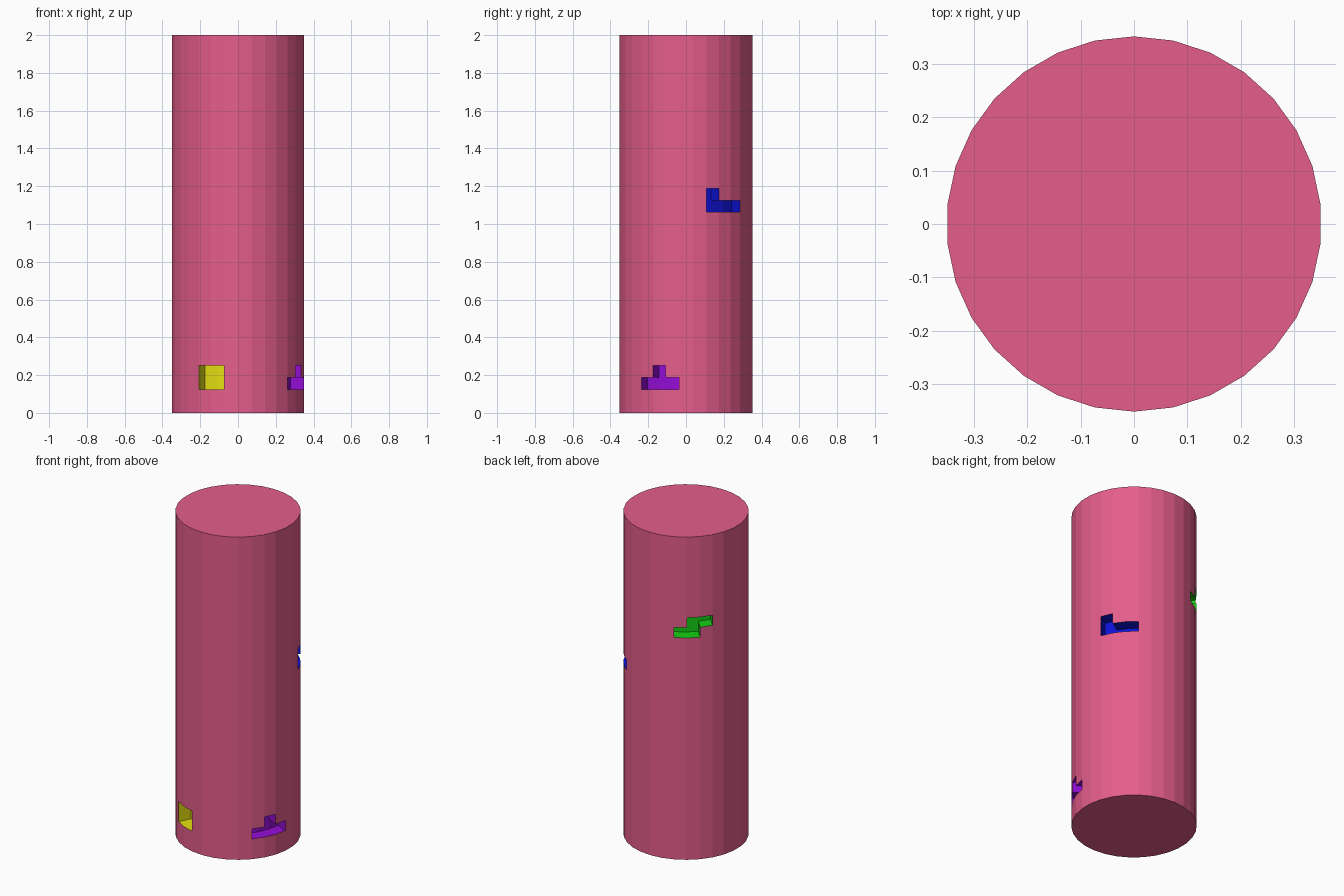
import bpy, bmesh
from math import sin, cos, radians

if "Cube" in bpy.data.objects:
    bpy.data.objects.remove(bpy.data.objects["Cube"])

SIDES, ROWS = 30, 32
RADIUS, HEIGHT, DEPTH = 0.352, 2.0, 0.08
STEP = 360 / SIDES

# recess name: colour, cells as (column, row); column 0 starts at 6 degrees from +x
RECESSES = {
    "yellow": ((0.80, 0.75, 0.006, 1), [(-11, 2), (-10, 2), (-11, 3), (-10, 3)]),
    "purple": ((0.30, 0.004, 0.68, 1), [(-4, 2), (-3, 2), (-2, 2), (-3, 3)]),
    "blue": ((0.004, 0.006, 0.68, 1), [(1, 17), (2, 17), (3, 17), (1, 18)]),
    "green": ((0.007, 0.62, 0.007, 1), [(9, 22), (10, 22), (10, 23), (11, 23)]),
}


def material(name, colour):
    mat = bpy.data.materials.new(name)
    mat.diffuse_color = colour
    mat.use_nodes = True
    mat.node_tree.nodes["Principled BSDF"].inputs["Base Color"].default_value = mat.diffuse_color
    return mat


mesh = bpy.data.meshes.new("column")
column = bpy.data.objects.new("column", mesh)
bpy.context.collection.objects.link(column)
mesh.materials.append(material("pink", (0.78, 0.11, 0.26, 1)))

# column wall as a grid of cells, with flat caps
bm = bmesh.new()
rings = []
for r in range(ROWS + 1):
    angles = [radians(6 + STEP * c) for c in range(SIDES)]
    rings.append([bm.verts.new((RADIUS * cos(a), RADIUS * sin(a), HEIGHT * r / ROWS))
                  for a in angles])
cells = {}
for r in range(ROWS):
    for c in range(SIDES):
        d = (c + 1) % SIDES
        cells[c, r] = bm.faces.new((rings[r][c], rings[r][d],
                                    rings[r + 1][d], rings[r + 1][c]))
bm.faces.new(rings[-1])
bm.faces.new(rings[0][::-1])
bm.normal_update()

# block-shaped recesses pushed in along their average normal
for slot, (name, (colour, picks)) in enumerate(RECESSES.items(), 1):
    mesh.materials.append(material(name, colour))
    faces = [cells[c % SIDES, r] for c, r in picks]
    normal = sum((f.normal for f in faces[1:]), faces[0].normal.copy()).normalized()
    out = bmesh.ops.extrude_face_region(bm, geom=faces)["geom"]
    leftover = [f for f in faces if f.is_valid]
    if leftover:
        bmesh.ops.delete(bm, geom=leftover, context='FACES')
    floor_verts = [g for g in out if isinstance(g, bmesh.types.BMVert)]
    bmesh.ops.translate(bm, verts=floor_verts, vec=-DEPTH * normal)
    for v in floor_verts:
        for f in v.link_faces:
            f.material_index = slot

bmesh.ops.recalc_face_normals(bm, faces=bm.faces)
bm.to_mesh(mesh)
bm.free()
